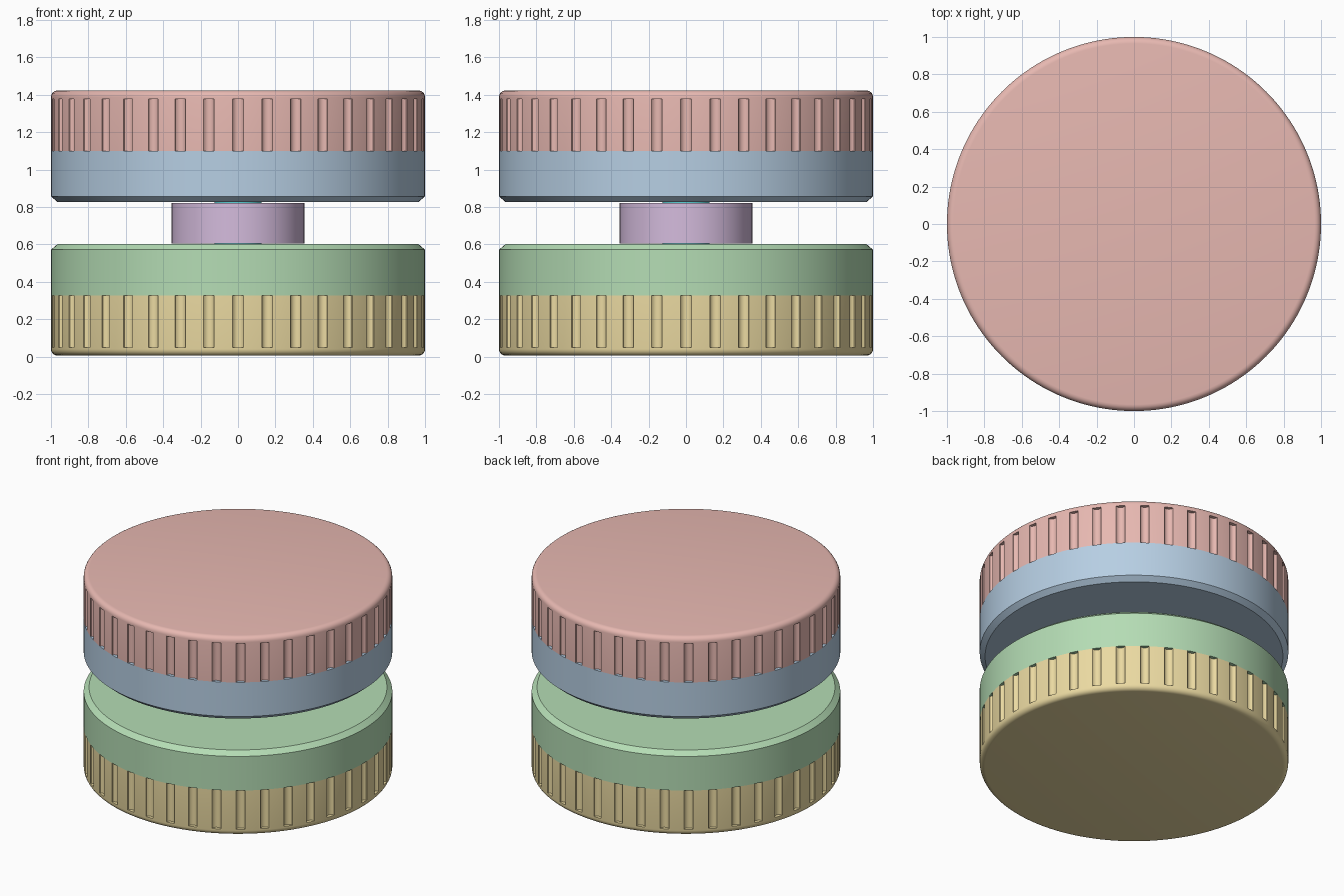
import bpy, bmesh, math

if "Cube" in bpy.data.objects:
    bpy.data.objects.remove(bpy.data.objects["Cube"])

SEG = 160        # sides of the round bodies
H = 1.429        # z + mirrored z, the two halves face each other


def finish(name, bm, color=None):
    bmesh.ops.remove_doubles(bm, verts=bm.verts, dist=1e-5)
    bmesh.ops.recalc_face_normals(bm, faces=bm.faces)
    me = bpy.data.meshes.new(name)
    bm.to_mesh(me)
    bm.free()
    ob = bpy.data.objects.new(name, me)
    bpy.context.collection.objects.link(ob)
    if color:
        mat = bpy.data.materials.new(name)
        mat.diffuse_color = (*color, 1)
        mat.use_nodes = True
        mat.node_tree.nodes["Principled BSDF"].inputs["Base Color"].default_value = mat.diffuse_color
        me.materials.append(mat)
    return ob


def lathe(name, profile, color, flip=False, seg=SEG, closed=False):
    """Spin an (r, z) profile; an open one gets flat end caps."""
    bm = bmesh.new()
    rings = []
    for r, z in profile:
        z = H - z if flip else z
        rings.append([bm.verts.new((r * math.cos(2 * math.pi * i / seg),
                                    r * math.sin(2 * math.pi * i / seg), z))
                      for i in range(seg)])
    pairs = list(zip(rings, rings[1:]))
    if closed:
        pairs.append((rings[-1], rings[0]))
    else:
        bm.faces.new(rings[0])
        bm.faces.new(rings[-1])
    for a, b in pairs:
        for i in range(seg):
            j = (i + 1) % seg
            bm.faces.new((a[i], a[j], b[j], b[i]))
    return finish(name, bm, color)


def smooth(ob):
    bpy.ops.object.select_all(action='DESELECT')
    ob.select_set(True)
    bpy.context.view_layer.objects.active = ob
    bpy.ops.object.shade_smooth_by_angle(angle=math.radians(30))


def cut_grooves(ob, flip, count=40, z0=0.05, z1=0.36):
    """Ring of round-bottomed grip grooves around the rim."""
    lo, hi = (H - z1, H - z0) if flip else (z0, z1)
    bm = bmesh.new()
    for k in range(count):
        t = 2 * math.pi * (k + 0.0) / count
        rings = []
        for z in (lo, hi):
            ring = []
            for i in range(12):
                a = 2 * math.pi * (i + 0.5) / 12
                r, s = 1.0 + 0.025 * math.cos(a), 0.03 * math.sin(a)
                ring.append(bm.verts.new((r * math.cos(t) - s * math.sin(t),
                                          r * math.sin(t) + s * math.cos(t), z)))
            rings.append(ring)
        a, b = rings
        bm.faces.new(a)
        bm.faces.new(b)
        for i in range(12):
            j = (i + 1) % 12
            bm.faces.new((a[i], a[j], b[j], b[i]))
    cutter = finish("groove_cutter", bm)
    cutter.hide_render = True
    mod = ob.modifiers.new("grooves", 'BOOLEAN')
    mod.operation = 'DIFFERENCE'
    mod.solver = 'EXACT'
    mod.object = cutter
    bpy.context.view_layer.objects.active = ob
    bpy.ops.object.modifier_apply(modifier=mod.name)
    bpy.data.objects.remove(cutter)


# Grip caps: rounded outer edge, grooved rim
base, fillet = 0.006, 0.035
cap = [(1 - fillet + fillet * math.sin(a), base + fillet - fillet * math.cos(a))
       for a in [math.pi / 2 * i / 5 for i in range(6)]] + [(1.0, 0.328)]
# Inner discs: chamfered edge facing the gap
disc = [(1.0, 0.328), (1.0, 0.572), (0.965, 0.602)]

for side, flip, cap_col, disc_col in (
        ("lower", False, (0.83, 0.70, 0.36), (0.46, 0.72, 0.46)),
        ("upper", True, (0.80, 0.48, 0.44), (0.47, 0.62, 0.77))):
    grip = lathe(side + "_grip_cap", cap, cap_col, flip)
    cut_grooves(grip, flip)
    smooth(grip)
    smooth(lathe(side + "_disc", disc, disc_col, flip))

# Bearing ring and the axle through it
smooth(lathe("bearing_ring", [(0.127, 0.606), (0.355, 0.606), (0.355, 0.823), (0.127, 0.823)],
             (0.66, 0.50, 0.72), seg=96, closed=True))
smooth(lathe("axle", [(0.125, 0.602), (0.125, H - 0.602)], (0.1, 0.65, 0.68), seg=48))
